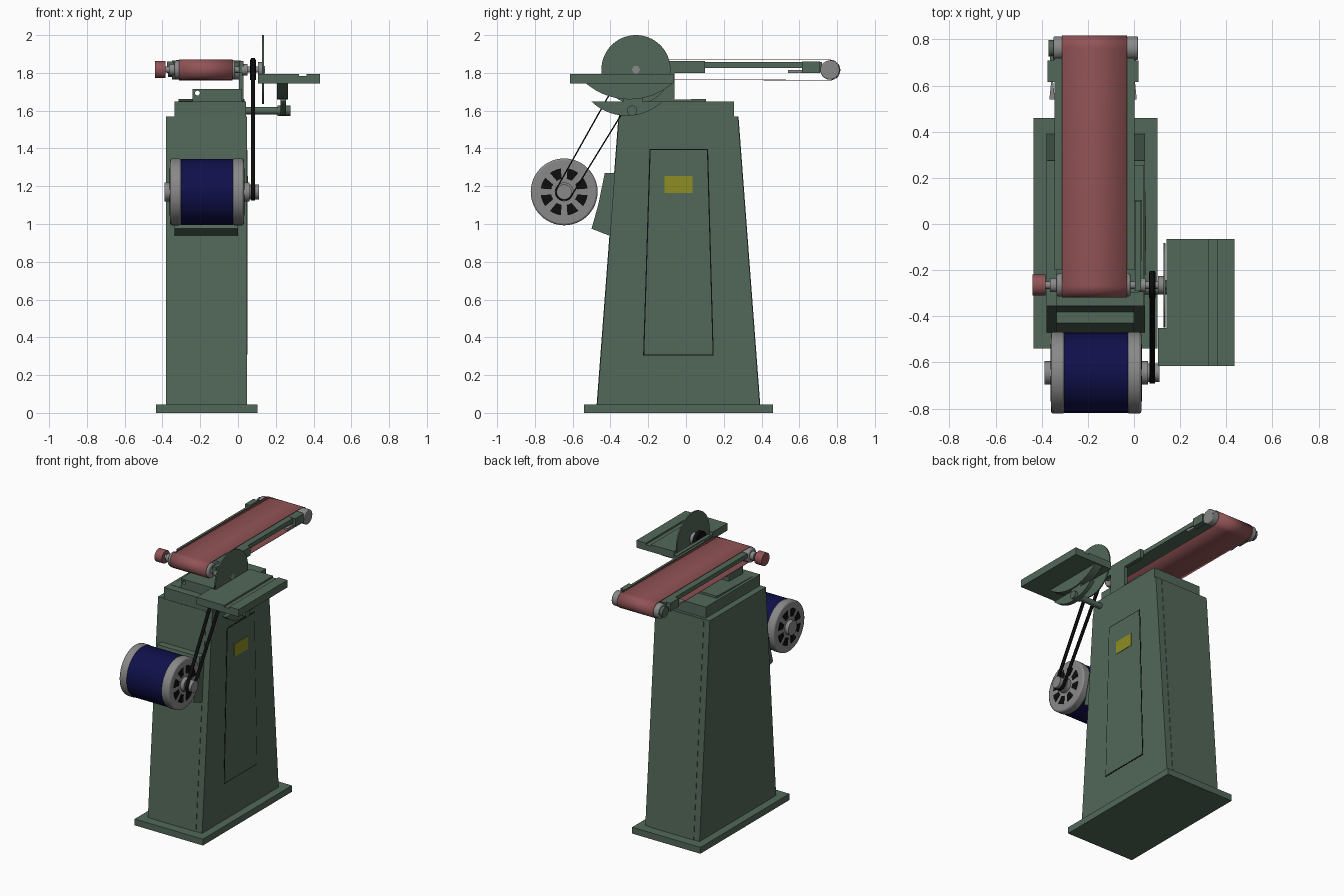
import bpy, bmesh, math

cube = bpy.data.objects.get("Cube")
if cube:
    bpy.data.objects.remove(cube, do_unlink=True)


def material(name, r, g, b):
    m = bpy.data.materials.new(name)
    m.use_nodes = True
    m.diffuse_color = (r, g, b, 1)
    m.node_tree.nodes["Principled BSDF"].inputs["Base Color"].default_value = (r, g, b, 1)
    return m


GREEN = material("machine green", .085, .138, .1)
RED = material("abrasive red", .29, .088, .094)
BLUE = material("motor blue", .005, .005, .07)
GRAY = material("metal gray", .25, .25, .25)
YELLOW = material("label yellow", .27, .27, .018)
BLACK = material("rubber black", .004, .004, .004)


def finish(name, bm, mat, smooth=False):
    bmesh.ops.recalc_face_normals(bm, faces=bm.faces)
    me = bpy.data.meshes.new(name)
    bm.to_mesh(me)
    bm.free()
    me.materials.append(mat)
    ob = bpy.data.objects.new(name, me)
    bpy.context.collection.objects.link(ob)
    if smooth:
        bpy.ops.object.select_all(action='DESELECT')
        ob.select_set(True)
        bpy.context.view_layer.objects.active = ob
        bpy.ops.object.shade_smooth_by_angle(angle=math.radians(35))
    return ob


def prism(name, pts, a, b, mat, axis="x", caps=True, smooth=False):
    """Extrude a profile, (y, z) along x or (x, z) along y."""
    bm = bmesh.new()
    put = (lambda t, p: (t, p[0], p[1])) if axis == "x" else (lambda t, p: (p[0], t, p[1]))
    lo, hi = [[bm.verts.new(put(t, p)) for p in pts] for t in (a, b)]
    n = len(pts)
    for i in range(n):
        j = (i + 1) % n
        bm.faces.new((lo[i], lo[j], hi[j], hi[i]))
    if caps:
        bm.faces.new(lo)
        bm.faces.new(hi)
    return finish(name, bm, mat, smooth)


def box(name, x, y, z, mat=GREEN):
    return prism(name, [(y[0], z[0]), (y[1], z[0]), (y[1], z[1]), (y[0], z[1])], x[0], x[1], mat)


def arc(c, r, a0, a1, n):
    return [(c[0] + r * math.cos(a0 + (a1 - a0) * i / n),
             c[1] + r * math.sin(a0 + (a1 - a0) * i / n)) for i in range(n + 1)]


def disc(name, c, r, x0, x1, mat, n=40, bevel=0):
    ob = prism(name, arc(c, r, 0, math.tau, n)[:-1], x0, x1, mat, smooth=True)
    if bevel:
        mod = ob.modifiers.new("rounded rim", 'BEVEL')
        mod.width, mod.segments = bevel, 2
    return ob


def band(name, c1, r1, c2, r2, x0, x1, thick, mat):
    """Closed belt running around two wheels."""
    dy, dz = c2[0] - c1[0], c2[1] - c1[1]
    d, phi = math.atan2(dz, dy), math.acos((r1 - r2) / math.hypot(dy, dz))
    pts = arc(c2, r2, d - phi, d + phi, 20) + arc(c1, r1, d + phi, d + math.tau - phi, 20)
    ob = prism(name, pts, x0, x1, mat, caps=False, smooth=True)
    mod = ob.modifiers.new("thickness", 'SOLIDIFY')
    mod.thickness = thick
    return ob


MOTOR, DRUM, IDLER = (-.645, 1.17), (-.265, 1.817), (.762, 1.815)

# Base and tapered cabinet with front and back panels
box("base_plate", (-.435, .102), (-.54, .46), (0, .045))
prism("cabinet", [(-.47, .045), (.39, .045), (.275, 1.57), (-.355, 1.57)], -.38, .047, GREEN)
prism("cabinet_panels", [(-.473, .045), (.393, .045), (.278, 1.568), (-.358, 1.568)], -.335, 0, GREEN)

# Side door with dark gap and label plate
prism("door_gap", [(-.227, .303), (.147, .303), (.117, 1.398), (-.193, 1.398)], .045, .0485, BLACK)
prism("door", [(-.221, .309), (.141, .309), (.111, 1.392), (-.187, 1.392)], .045, .05, GREEN)
box("label_plate", (.048, .053), (-.115, .035), (1.165, 1.255), YELLOW)

# Stepped cap and bored block
box("cabinet_cap", (-.335, .043), (-.355, .255), (1.57, 1.648))
prism("cap_wedge", [(-.3, 1.645), (.105, 1.645), (.105, 1.663), (-.3, 1.65)], -.315, .035, GREEN)
block = box("pivot_block", (-.24, .02), (-.3, -.14), (1.645, 1.715))
bore = prism("bore_cutter", [(x - .215, z + 1.693) for x, z in arc((0, 0), .013, 0, math.tau, 16)[:-1]],
             -.5, 0, GREEN, axis="y")
bore.hide_render = True
bore.hide_set(True)
cut = block.modifiers.new("bore", 'BOOLEAN')
cut.object, cut.solver = bore, 'EXACT'

# Motor with bracket
prism("motor_bracket", [(-.43, 1.27), (-.37, 1.27), (-.39, .94), (-.41, .94), (-.5, .975), (-.465, 1.1)],
      -.335, 0, GREEN)
disc("motor_body", MOTOR, .174, -.305, -.025, BLUE, 48)
for side, x0, x1 in (("right", -.36, -.3), ("left", -.03, .032)):
    disc("motor_end_" + side, MOTOR, .177, x0, x1, GRAY, 48, .01)
    face = x0 if side == "right" else x1
    disc("motor_hub_" + side, MOTOR, .05, face - .028, face + .028, GRAY, 32)
    # Ventilation slots
    for k in range(8):
        a = math.tau * k / 8 + math.pi / 8
        slot = arc(MOTOR, .07, a - .2, a + .2, 3) + arc(MOTOR, .125, a + .25, a - .25, 4)
        prism(f"motor_vent_{side}_{k + 1}", slot, face - .003, face + .003, BLACK)
disc("motor_shaft", MOTOR, .02, -.38, .1, GRAY, 20)

# Drive pulleys and belt
disc("motor_pulley", MOTOR, .04, .06, .111, GRAY)
disc("drive_pulley", DRUM, .055, .064, .094, BLACK)
band("drive_belt", MOTOR, .047, DRUM, .062, .068, .09, .007, BLACK)

# Sanding belt, rollers and platen
band("sanding_belt", DRUM, .054, IDLER, .055, -.313, -.03, .003, RED)
disc("front_drum", DRUM, .05, -.335, -.015, GRAY, bevel=.008)
disc("rear_drum", IDLER, .051, -.35, .018, GRAY, bevel=.006)
disc("drum_shaft", DRUM, .016, -.4, .14, GRAY, 20)
for i, x in enumerate((-.35, .035)):
    disc(f"shaft_bearing_{i + 1}", DRUM, .03, x - .014, x + .014, GRAY, 24)
disc("tracking_knob", DRUM, .045, -.44, -.383, RED, 32)
box("platen", (-.345, .002), (-.2, .72), (1.827, 1.858))
box("platen_post", (.004, .03), (-.29, .1), (1.8, 1.862))
box("support_column", (.004, .03), (-.2, -.06), (1.65, 1.81))

# Idler tension brackets with tapered thumb screws
for side, x0, x1 in (("right", -.375, -.335), ("left", -.02, .02)):
    mid = (x0 + x1) / 2
    box("tension_bracket_" + side, (x0, x1), (.615, .71), (1.8, 1.86))
    box("idler_arm_" + side, (mid - .009, mid + .009), (.69, .775), (1.805, 1.83))
    disc("idler_cap_" + side, IDLER, .036, mid - .016, mid + .016, GREEN, 28)
    prism("tension_screw_" + side,
          [(mid - .004, .62), (mid + .004, .62), (mid + .012, .54), (mid - .012, .54)],
          0, 1, GRAY, axis="y")
    screw = bpy.data.objects["tension_screw_" + side]
    for v in screw.data.vertices:
        v.co.y, v.co.z = v.co.z, 1.8 + .016 * v.co.y

# Sanding disc
disc("sanding_disc", DRUM, .183, .128, .137, GREEN, 64)
disc("disc_hub", DRUM, .04, .105, .13, GRAY, 28)
disc("disc_nut", DRUM, .022, .135, .142, GRAY, 6)

# Work table with slot
prism("work_table", [(.14, 1.743), (.435, 1.743), (.435, 1.795), (.362, 1.795), (.362, 1.783),
                     (.322, 1.783), (.322, 1.795), (.14, 1.795)], -.615, -.065, GREEN, axis="y")
box("table_front_lip", (.105, .142), (-.615, -.45), (1.743, 1.795))


# Tilting trunnions: shallow circular segments below the table
def segment(name, y0, y1, top, depth, x0, x1):
    half = (y1 - y0) / 2
    r = (half * half + depth * depth) / (2 * depth)
    a = math.asin(half / r)
    pts = arc(((y0 + y1) / 2, top - depth + r), r, -math.pi / 2 - a, -math.pi / 2 + a, 24)
    prism(name, pts, x0, x1, GREEN)


segment("upper_trunnion", -.53, -.07, 1.745, .085, .206, .265)
segment("lower_trunnion", -.5, -.125, 1.648, .075, .225, .255)
box("trunnion_link", (.225, .255), (-.33, -.23), (1.6, 1.7))
disc("table_support_rod", (-.285, 1.6), .02, .03, .275, GREEN, 24)
disc("table_rod_collar", (-.285, 1.6), .027, .21, .277, GREEN, 24)
